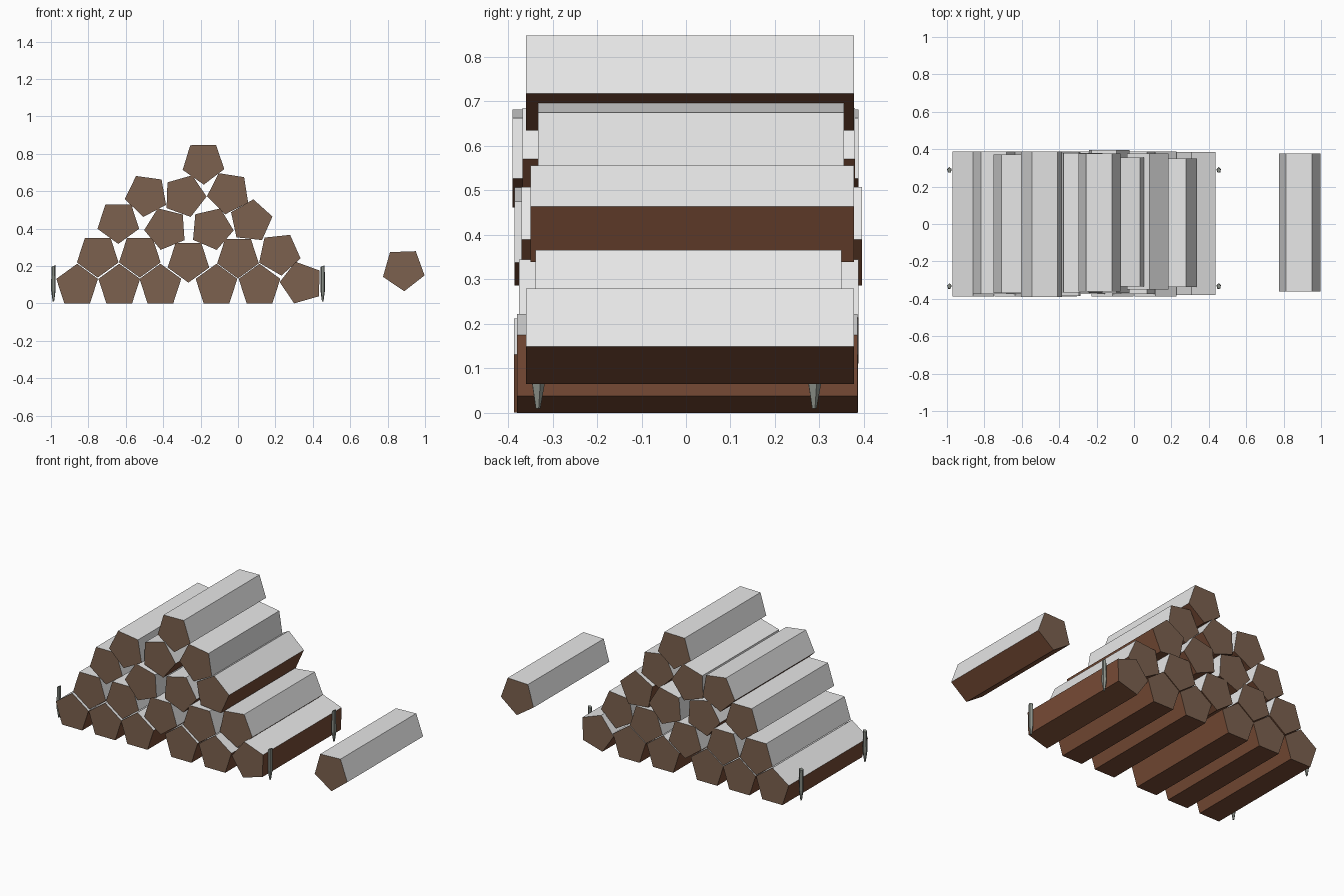
import bpy, bmesh, math
from math import cos, sin, radians

cube = bpy.data.objects.get("Cube")
if cube:
    bpy.data.objects.remove(cube, do_unlink=True)


def material(name, rgb):
    m = bpy.data.materials.new(name)
    m.use_nodes = True
    color = (*rgb, 1)
    m.diffuse_color = color
    m.node_tree.nodes["Principled BSDF"].inputs["Base Color"].default_value = color
    return m


bark = material("bark brown", (.185, .071, .036))
cut_wood = material("cut wood", (.2, .121, .078))
snow = material("snow", (.8, .8, .8))
stake_grey = material("stake grey", (.25, .27, .24))


def finish(name, bm, mats):
    mesh = bpy.data.meshes.new(name)
    bmesh.ops.recalc_face_normals(bm, faces=bm.faces)
    for m in mats:
        mesh.materials.append(m)
    # Logs: sawn ends, snow on faces that look up, bark elsewhere
    if len(mats) > 1:
        for f in bm.faces:
            f.normal_update()
            if abs(f.normal.y) > .9:
                f.material_index = 1
            elif f.normal.z > .02:
                f.material_index = 2
    bm.to_mesh(mesh)
    bm.free()
    ob = bpy.data.objects.new(name, mesh)
    bpy.context.collection.objects.link(ob)
    return ob


def prism(rings):
    """Skin closed rings of equal vertex count and cap both ends."""
    bm = bmesh.new()
    loops = [[bm.verts.new(p) for p in ring] for ring in rings]
    n = len(loops[0])
    for a, b in zip(loops, loops[1:]):
        for i in range(n):
            j = (i + 1) % n
            bm.faces.new((a[i], a[j], b[j], b[i]))
    bm.faces.new(loops[0])
    bm.faces.new(loops[-1])
    return bm


def log(name, x, z, turn, front, back, r=.117):
    angles = [radians(turn + 72 * i) for i in range(5)]
    rings = [[(x + r * cos(a), y, z + r * sin(a)) for a in angles]
             for y in (front, back)]
    finish(name, prism(rings), (bark, cut_wood, snow))


UP, DOWN = 90, 54

# Bottom row standing on a flat side
for i, x in enumerate((-.86, -.635, -.415, -.115, .115)):
    log(f"bottom_log_{i + 1}", x, .095, UP, -.387, .387)
log("bottom_log_6", .34, .11, 34, -.38, .385)

# Second row wedged between them
for i, (x, z) in enumerate(((-.75, .255), (-.525, .255), (-.265, .228), (0, .25))):
    log(f"second_row_log_{i + 1}", x, z, DOWN, -.375, .388)
log("second_row_log_5", .22, .265, 60, -.338, .35)

# Upper rows: x, z, turn, front, back
upper = {
    "third_row_log_1": (-.64, .435, 54, -.37, .372),
    "third_row_log_2": (-.385, .4, 40, -.385, .385),
    "third_row_log_3": (-.14, .4, 67, -.37, .395),
    "third_row_log_4": (.07, .44, 84, -.35, .378),
    "fourth_row_log_1": (-.49, .578, 46, -.39, .388),
    "fourth_row_log_2": (-.285, .575, 70, -.367, .38),
    "fourth_row_log_3": (-.05, .592, 45, -.333, .355),
    "top_log": (-.185, .752, 55, -.36, .378),
    "loose_log": (.885, .182, 56, -.36, .378),
}
for name, args in upper.items():
    log(name, *args)


# Four rough stakes, narrowing to a chiselled foot
def stake(name, x, y):
    rings = []
    for z, r, slant in ((.01, .005, 0), (.07, .015, 0), (.2, .013, .4)):
        ring = []
        for i in range(5):
            a = radians(72 * i + 20)
            dx, dy = r * .85 * cos(a), r * 1.1 * sin(a)
            ring.append((x + dx, y + dy, z + slant * dx))
        rings.append(ring)
    finish(name, prism(rings), (stake_grey,))


for side, x in (("right", -.987), ("left", .453)):
    for end, y in (("front", -.333), ("back", .288)):
        stake(f"{end}_{side}_stake", x, y)
